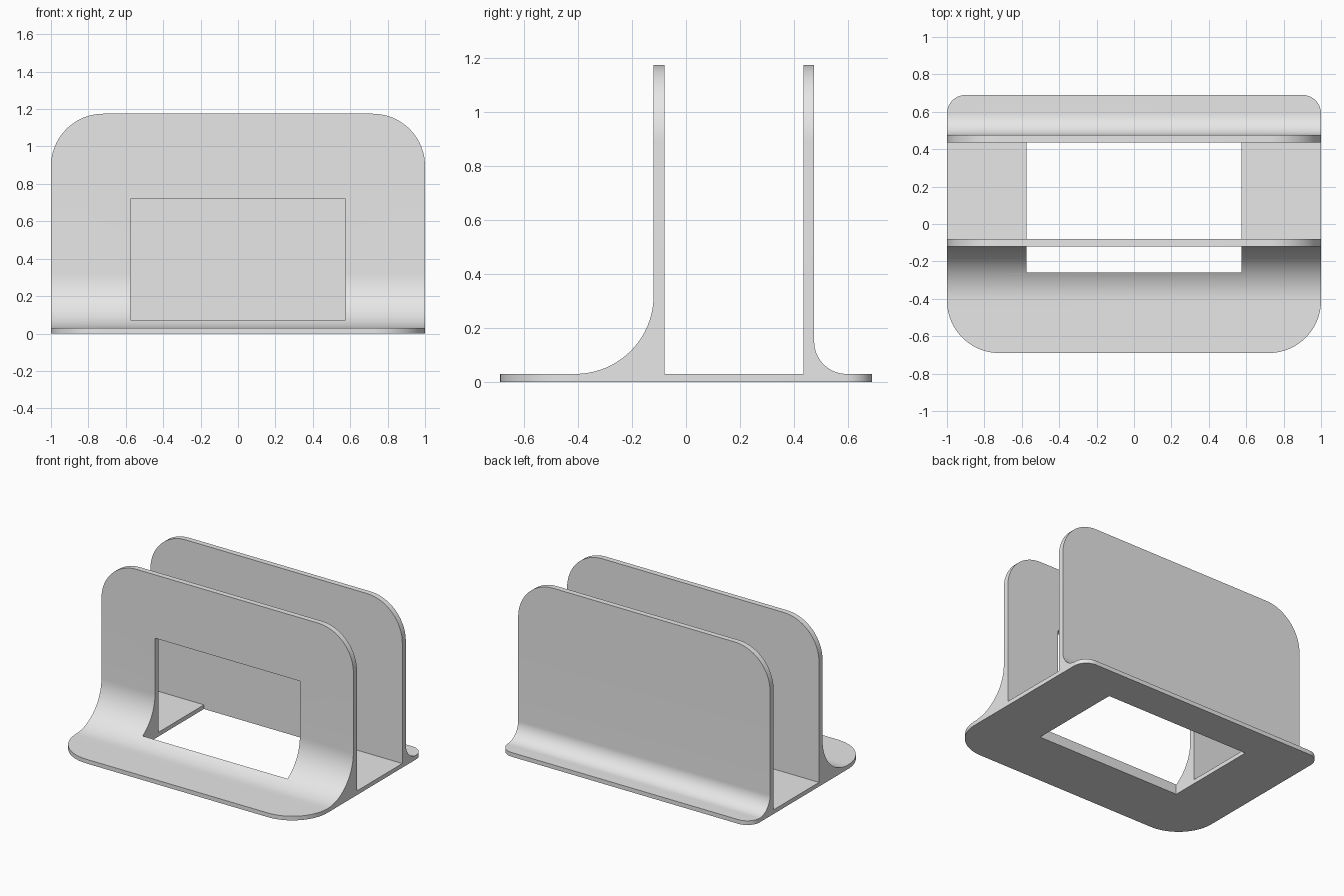
import bpy, bmesh
from math import sin, cos, radians
from mathutils import Vector

cube = bpy.data.objects.get("Cube")
if cube:
    bpy.data.objects.remove(cube, do_unlink=True)

grey = bpy.data.materials.new("light grey")
grey.use_nodes = True
colour = (0.8, 0.8, 0.8, 1)
grey.diffuse_color = colour
grey.node_tree.nodes["Principled BSDF"].inputs["Base Color"].default_value = colour


def arc(cx, cy, r, start, end, steps=20):
    """Points on a circular arc, angles in degrees."""
    angles = [radians(start + (end - start) * i / steps) for i in range(steps + 1)]
    return [(cx + r * cos(a), cy + r * sin(a)) for a in angles]


def prism(name, outline, place, depth):
    """Extrude a flat outline; place maps outline points into space."""
    bm = bmesh.new()
    face = bm.faces.new([bm.verts.new(place(u, v)) for u, v in outline])
    moved = bmesh.ops.extrude_face_region(bm, geom=[face])["geom"]
    verts = [g for g in moved if isinstance(g, bmesh.types.BMVert)]
    bmesh.ops.translate(bm, verts=verts, vec=Vector(depth))
    bmesh.ops.recalc_face_normals(bm, faces=bm.faces)
    mesh = bpy.data.meshes.new(name)
    bm.to_mesh(mesh)
    bm.free()
    mesh.materials.append(grey)
    obj = bpy.data.objects.new(name, mesh)
    bpy.context.collection.objects.link(obj)
    return obj


def cut(target, cutter, operation):
    """Apply a boolean and discard the cutter."""
    mod = target.modifiers.new("cut", 'BOOLEAN')
    mod.object, mod.operation, mod.solver = cutter, operation, 'EXACT'
    bpy.context.view_layer.objects.active = target
    bpy.ops.object.modifier_apply(modifier=mod.name)
    bpy.data.objects.remove(cutter, do_unlink=True)


# Side profile: base plate, two upright panels and their outer fillets
BASE, TOP = 0.03, 1.175
FRONT, BACK, THICK = -0.12, 0.435, 0.04
R_FRONT, R_BACK = 0.29, 0.12
back_outer = BACK + THICK
profile = [(-0.8, 0), (0.8, 0), (0.8, BASE)]
profile += arc(back_outer + R_BACK, BASE + R_BACK, R_BACK, 270, 180)
profile += [(back_outer, 1.4), (BACK, 1.4), (BACK, BASE)]
profile += [(FRONT + THICK, BASE), (FRONT + THICK, 1.4), (FRONT, 1.4)]
profile += arc(FRONT - R_FRONT, BASE + R_FRONT, R_FRONT, 0, -90)
profile += [(-0.8, BASE)]
stand = prism("upright_stand", profile, lambda u, v: (-1.1, u, v), (2.2, 0, 0))

# Rounded top corners of both panels
R = 0.28
panel = [(-1, -0.2), (1, -0.2)]
panel += arc(1 - R, TOP - R, R, 0, 90) + arc(R - 1, TOP - R, R, 90, 180)
cut(stand, prism("panel_outline", panel, lambda u, v: (u, -1, v), (0, 2, 0)), 'INTERSECT')

# Rounded footprint of the base
HALF, RB = 0.69, 0.1
foot = arc(1 - RB, HALF - RB, RB, 0, 90) + arc(RB - 1, HALF - RB, RB, 90, 180)
foot += arc(R - 1, R - HALF, R, 180, 270) + arc(1 - R, R - HALF, R, 270, 360)
cut(stand, prism("base_outline", foot, lambda u, v: (u, v, -0.5), (0, 0, 2)), 'INTERSECT')

# Opening through the front panel and the base floor
opening = [(-0.26, -0.3), (BACK, -0.3), (BACK, 0.72), (-0.26, 0.72)]
cut(stand, prism("opening", opening, lambda u, v: (-0.575, u, v), (1.15, 0, 0)), 'DIFFERENCE')

# Smooth fillets and corners, crisp edges
bpy.ops.object.select_all(action='DESELECT')
stand.select_set(True)
bpy.context.view_layer.objects.active = stand
bpy.ops.object.shade_smooth_by_angle(angle=radians(30))
